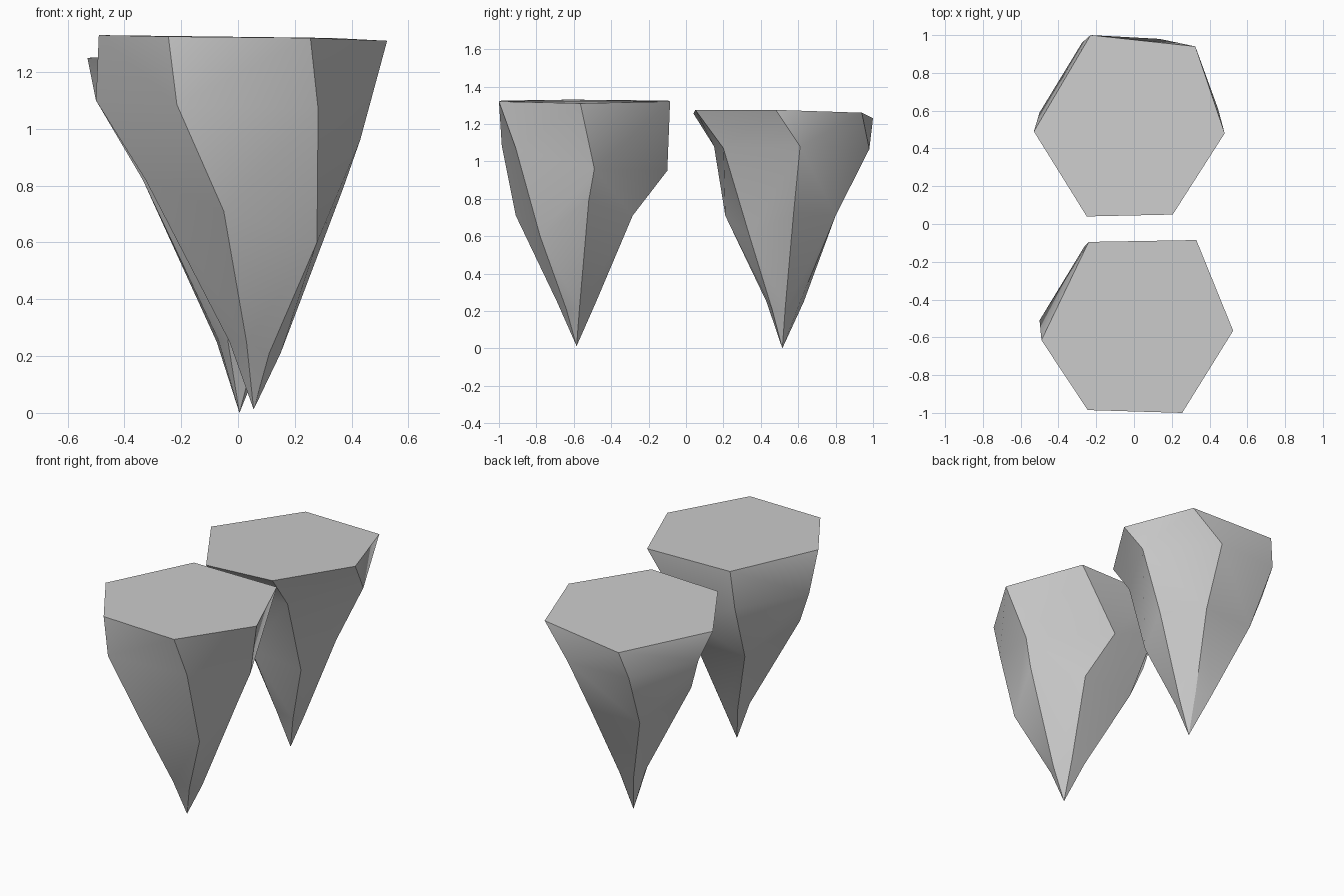
import bpy
import bmesh
from mathutils import Vector


def tapered_rock(name, apex, ribs):
    """Six-sided spike: each rib runs rim, shoulder, waist, neck; all meet at the tip."""
    bm = bmesh.new()
    cols = [[bm.verts.new(p) for p in rib] for rib in ribs]
    tip = bm.verts.new(apex)
    bm.faces.new([c[0] for c in cols])
    for i, left in enumerate(cols):
        right = cols[(i + 1) % len(cols)]
        for r in range(3):
            a, b, c, d = left[r], left[r + 1], right[r + 1], right[r]
            # split each panel so that it bulges outwards
            normal = (b.co - a.co).cross(c.co - a.co)
            if normal.dot(d.co - a.co) <= 0:
                tris = (a, b, c), (a, c, d)
            else:
                tris = (a, b, d), (b, c, d)
            for t in tris:
                bm.faces.new(t)
        bm.faces.new((left[3], tip, right[3]))

    # soft along each side, crisp at the rim and between the sides
    for f in bm.faces:
        f.smooth = True
    for i, col in enumerate(cols):
        nxt = cols[(i + 1) % len(cols)]
        bm.edges.get((col[0], nxt[0])).smooth = False
        for p, q in zip(col, col[1:] + [tip]):
            bm.edges.get((p, q)).smooth = False
    mesh = bpy.data.meshes.new(name)
    bm.to_mesh(mesh)
    bm.free()
    obj = bpy.data.objects.new(name, mesh)
    bpy.context.collection.objects.link(obj)
    return obj


# Ribs run counter-clockwise: front left, front right, right,
# back right, back left, left

# Front rock
tapered_rock("front_rock", (0.055, -0.585, 0.012), [
    [(-0.245, -0.985, 1.325), (-0.215, -0.985, 1.085), (-0.05, -0.91, 0.71), (0.03, -0.69, 0.25)],
    [(0.255, -1.0, 1.32), (0.282, -0.91, 1.07), (0.278, -0.78, 0.60), (0.11, -0.64, 0.21)],
    [(0.525, -0.565, 1.31), (0.43, -0.49, 0.96), (0.37, -0.52, 0.79), (0.15, -0.57, 0.21)],
    [(0.33, -0.085, 1.32), (0.065, -0.10, 0.95), (0.14, -0.285, 0.71), (0.08, -0.48, 0.25)],
    [(-0.24, -0.095, 1.325), (-0.26, -0.115, 1.085), (-0.21, -0.285, 0.71), (-0.02, -0.485, 0.25)],
    [(-0.49, -0.615, 1.33), (-0.50, -0.51, 1.10), (-0.325, -0.67, 0.82), (-0.03, -0.59, 0.25)],
])

# Back rock
tapered_rock("back_rock", (0.005, 0.515, 0.0), [
    [(-0.25, 0.04, 1.255), (-0.20, 0.15, 1.08), (-0.055, 0.21, 0.71), (-0.035, 0.43, 0.25)],
    [(0.205, 0.05, 1.275), (0.205, 0.20, 1.07), (0.20, 0.34, 0.60), (0.06, 0.46, 0.21)],
    [(0.48, 0.48, 1.275), (0.445, 0.61, 1.08), (0.28, 0.575, 0.72), (0.09, 0.53, 0.21)],
    [(0.325, 0.94, 1.26), (0.135, 0.98, 1.065), (0.105, 0.80, 0.71), (0.03, 0.61, 0.25)],
    [(-0.23, 1.0, 1.23), (-0.275, 0.96, 1.065), (-0.235, 0.795, 0.71), (-0.075, 0.63, 0.25)],
    [(-0.53, 0.49, 1.25), (-0.50, 0.59, 1.10), (-0.335, 0.425, 0.82), (-0.07, 0.50, 0.26)],
])
